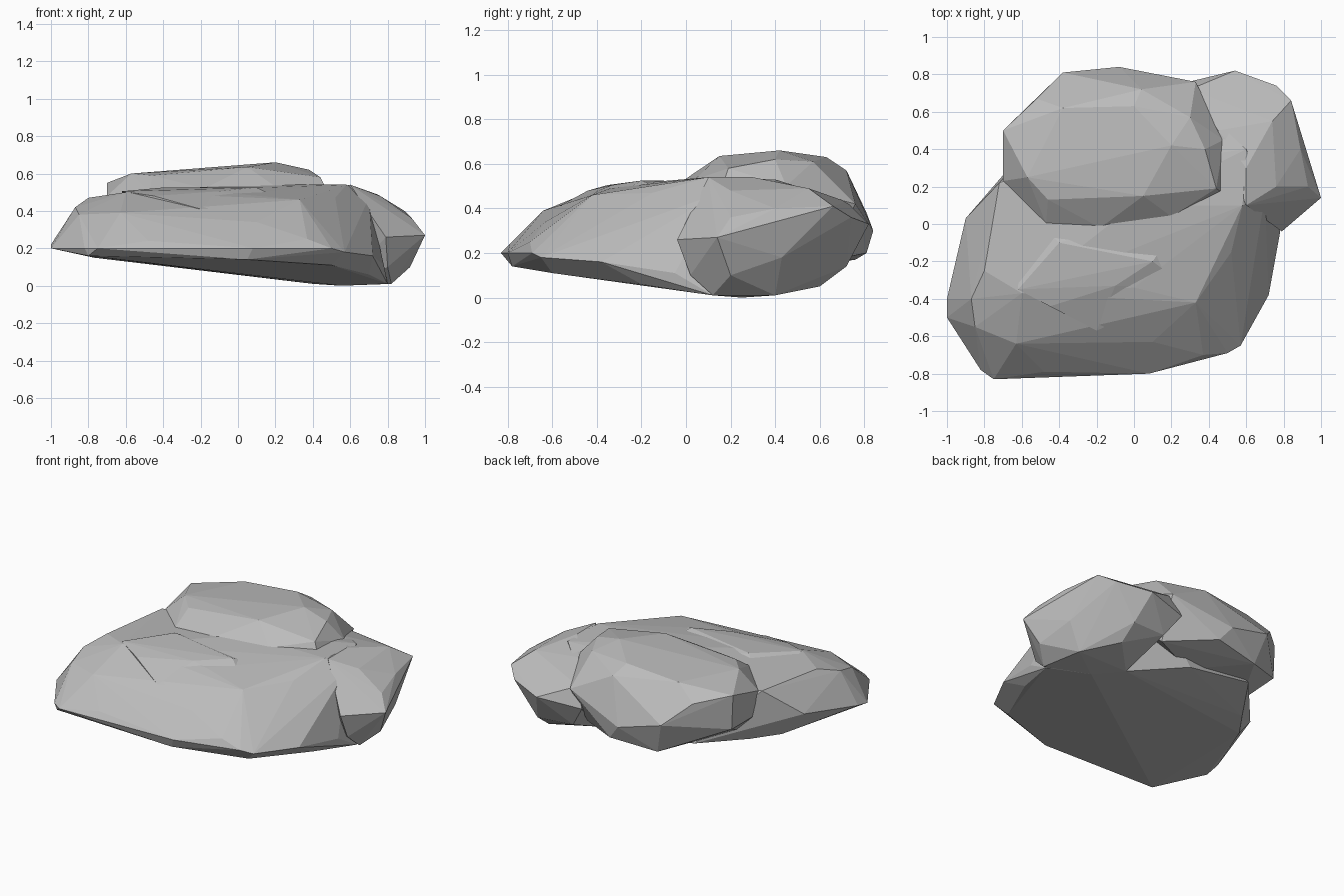
import bpy
import bmesh
import math

default_cube = bpy.data.objects.get("Cube")
if default_cube:
    bpy.data.objects.remove(default_cube, do_unlink=True)


def make_material(name, shade):
    material = bpy.data.materials.new(name)
    material.use_nodes = True
    colour = (shade, shade, shade, 1)
    material.diffuse_color = colour
    shader = material.node_tree.nodes["Principled BSDF"]
    shader.inputs["Base Color"].default_value = colour
    shader.inputs["Roughness"].default_value = 0.9
    return material


stone = make_material("grey stone", 0.5)


def make_rock(name, *corner_groups):
    """Wrap one faceted stone tightly around groups of corner points."""
    bm = bmesh.new()
    for group in corner_groups:
        for corner in group:
            bm.verts.new(corner)
    bmesh.ops.convex_hull(bm, input=bm.verts[:])
    loose = [vert for vert in bm.verts if not vert.link_faces]
    bmesh.ops.delete(bm, geom=loose, context="VERTS")
    bmesh.ops.dissolve_limit(bm, angle_limit=math.radians(2),
                             verts=bm.verts[:], edges=bm.edges[:])
    bmesh.ops.recalc_face_normals(bm, faces=bm.faces[:])
    mesh = bpy.data.meshes.new(name)
    bm.to_mesh(mesh)
    bm.free()
    mesh.materials.append(stone)
    rock = bpy.data.objects.new(name, mesh)
    bpy.context.collection.objects.link(rock)
    return rock


# Broad sloping slab: crown, front brow, rim and tilted underside
slab_crown = [(-.87, -.4, .42), (-.8, -.25, .47), (-.72, .22, .48),
              (-.6, -.37, .5), (0, -.34, .49), (.33, -.42, .46),
              (.52, -.15, .47), (.58, .1, .54), (0, .1, .54),
              (.6, .4, .53), (.7, .15, .47), (.36, .62, .46)]
slab_brow = [(-.85, -.55, .38), (-.63, -.64, .39), (.1, -.63, .34),
             (.37, -.7, .25), (-.48, -.79, .24)]
slab_rim = [(-1, -.5, .2), (-1, -.4, .22), (-.9, .03, .3), (-.82, -.78, .2),
            (-.75, -.83, .2), (.08, -.8, .2), (.5, -.69, .2),
            (.57, -.65, .18), (.72, -.38, .16), (.78, -.05, .11)]
slab_base = [(-.8, -.78, .16), (.05, -.78, .14), (.5, -.6, .11),
             (.7, -.2, .06), (.8, .12, .01), (.55, .25, 0),
             (.4, .4, .01), (.03, .57, .1), (-.45, .55, .18),
             (-.65, .25, .15), (-.77, .08, .15)]
make_rock("main_slab", slab_crown, slab_brow, slab_rim, slab_base)

# Thin layer of stone lying along the slab's brow
ledge_top = [(-.62, -.35, .505), (-.1, -.33, .505), (.1, -.2, .525),
             (-.4, -.1, .525)]
ledge_foot = [(-.45, -.44, .48), (-.2, -.57, .41), (.3, -.35, .43),
              (-.6, .1, .4), (.3, .1, .4)]
make_rock("brow_ledge", ledge_top, ledge_foot)

# Heavy boulder at the rear left corner, reaching the ground
boulder_crown = [(.6, .1, .54), (.6, .3, .54), (.45, .5, .5),
                 (.76, .2, .48), (.74, .55, .49), (.3, .72, .43)]
boulder_waist = [(1, .14, .27), (.93, .2, .36), (.89, .4, .4),
                 (.84, .66, .41), (.76, .74, .36), (.54, .82, .33),
                 (.25, .75, .3), (.87, .43, .18), (.6, .72, .14),
                 (.79, -.04, .26)]
boulder_base = [(.8, .02, .1), (.82, .12, .01), (.77, .4, .01),
                (.55, .25, 0), (.4, .4, .01), (.6, .6, .05),
                (.92, .2, .1), (.35, .7, .15)]
make_rock("rear_side_boulder", boulder_crown, boulder_waist, boulder_base)

# Raised cap boulder at the back, overhanging underneath
cap_crown = [(-.57, .25, .6), (-.46, .13, .59), (.2, .42, .66),
             (.38, .4, .62), (.44, .19, .58), (.05, .15, .635),
             (0, .63, .63), (-.38, .62, .6), (.3, .57, .61)]
cap_waist = [(.47, .17, .52), (.48, .45, .5), (.2, .04, .53),
             (-.18, -.02, .52), (-.47, 0, .5), (-.7, .23, .48),
             (-.7, .5, .55), (-.52, .67, .51), (-.38, .81, .38),
             (.04, .72, .57), (.33, .76, .42), (-.08, .84, .3),
             (-.69, .28, .32), (-.69, .5, .32)]
cap_base = [(-.6, .3, .22), (-.32, .76, .17), (0, .81, .2),
            (.3, .62, .16), (0, .5, .13)]
make_rock("back_cap_boulder", cap_crown, cap_waist, cap_base)
